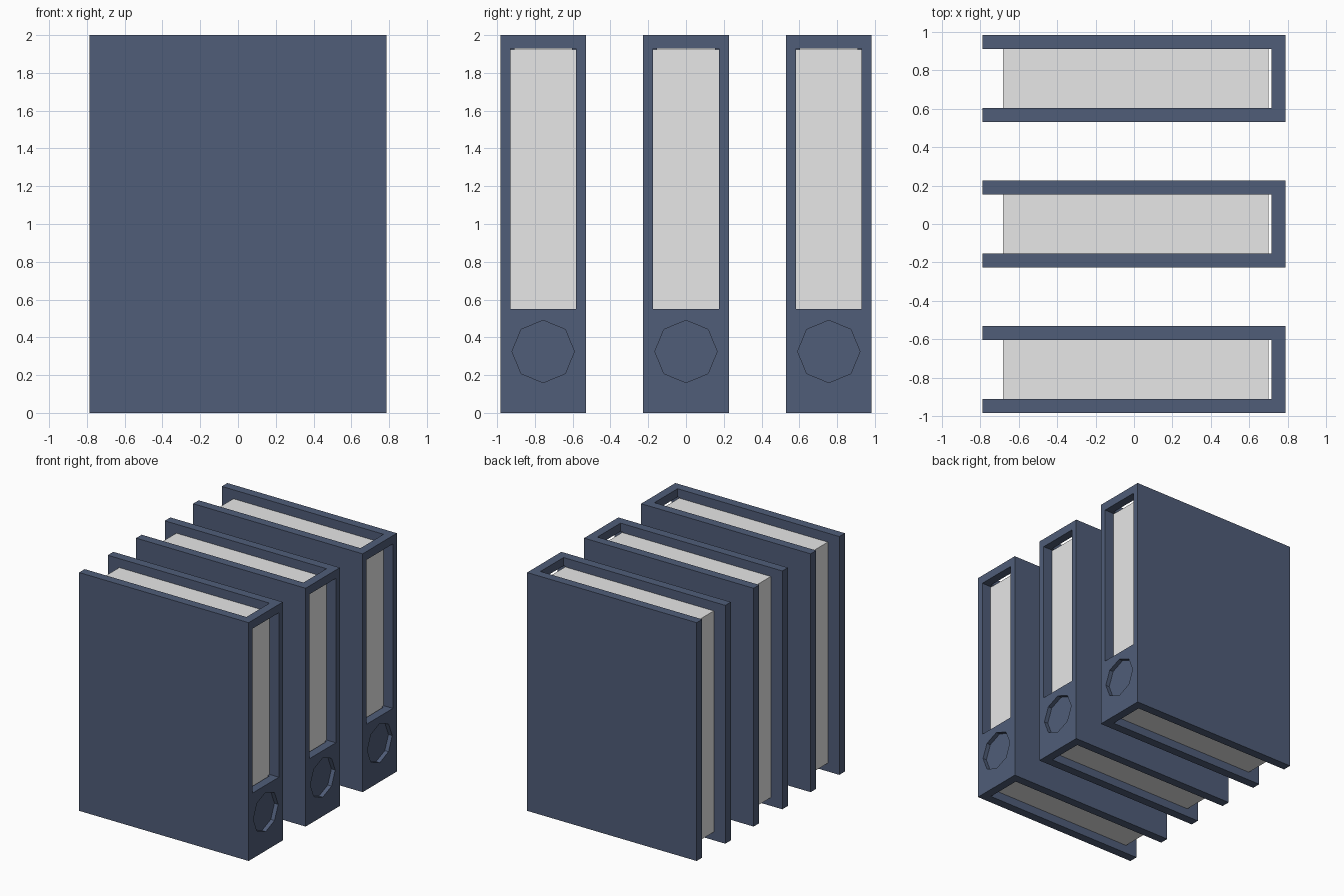
import bpy, bmesh, math
from mathutils import Matrix

if "Cube" in bpy.data.objects:
    bpy.data.objects.remove(bpy.data.objects["Cube"])


def material(name, rgb):
    m = bpy.data.materials.new(name)
    m.diffuse_color = (*rgb, 1)
    m.use_nodes = True
    m.node_tree.nodes["Principled BSDF"].inputs["Base Color"].default_value = m.diffuse_color
    return m


BLUE = material("navy_card", (0.08, 0.11, 0.19))
PAPER = material("paper", (0.8, 0.8, 0.8))


def add_object(name, bm, mat):
    bmesh.ops.recalc_face_normals(bm, faces=bm.faces)
    mesh = bpy.data.meshes.new(name)
    bm.to_mesh(mesh)
    bm.free()
    mesh.materials.append(mat)
    obj = bpy.data.objects.new(name, mesh)
    bpy.context.collection.objects.link(obj)
    return obj


def box(name, x, y, z, mat):
    bm = bmesh.new()
    bmesh.ops.create_cube(bm, size=1)
    for v in bm.verts:
        v.co = [(r[0] + r[1]) / 2 + c * (r[1] - r[0]) for c, r in zip(v.co, (x, y, z))]
    return add_object(name, bm, mat)


def cut(obj, cutter):
    mod = obj.modifiers.new("cut", 'BOOLEAN')
    mod.operation = 'DIFFERENCE'
    mod.solver = 'EXACT'
    mod.object = cutter
    bpy.context.view_layer.objects.active = obj
    bpy.ops.object.modifier_apply(modifier=mod.name)
    bpy.data.objects.remove(cutter, do_unlink=True)


# U-shaped cover: profile extruded upward
X0, X1, XI = -0.787, 0.787, 0.715
W, WI = 0.227, 0.153
profile = [(X0, -W), (X1, -W), (X1, W), (X0, W), (X0, WI), (XI, WI), (XI, -WI), (X0, -WI)]
bm = bmesh.new()
face = bm.faces.new([bm.verts.new((x, y, 0)) for x, y in profile])
up = bmesh.ops.extrude_face_region(bm, geom=[face])
bmesh.ops.translate(bm, vec=(0, 0, 2), verts=[v for v in up["geom"] if isinstance(v, bmesh.types.BMVert)])
cover = add_object("binder_cover_1", bm, BLUE)

# Window through the spine
cut(cover, box("window_cutter", (0.69, 0.9), (-0.174, 0.174), (0.55, 1.93), BLUE))

# Eight-sided finger recess in the spine
bm = bmesh.new()
bmesh.ops.create_cone(bm, cap_ends=True, segments=8, radius1=0.165, radius2=0.165, depth=0.2,
                      matrix=Matrix.Translation((X1 - 0.035 + 0.1, 0, 0.325)) @ Matrix.Rotation(math.pi / 2, 4, 'Y'))
cut(cover, add_object("recess_cutter", bm, BLUE))

# Paper block, its sides sunk into the cover boards
paper = box("paper_block_1", (-0.68, 0.70), (-0.18, 0.18), (0.07, 1.925), PAPER)

# Three binders in a row
for i, y in enumerate((-0.756, 0, 0.756), 1):
    for src in (cover, paper):
        obj = src if i == 1 else src.copy()
        obj.name = src.name[:-1] + str(i)
        obj.location.y = y
        if i > 1:
            bpy.context.collection.objects.link(obj)
